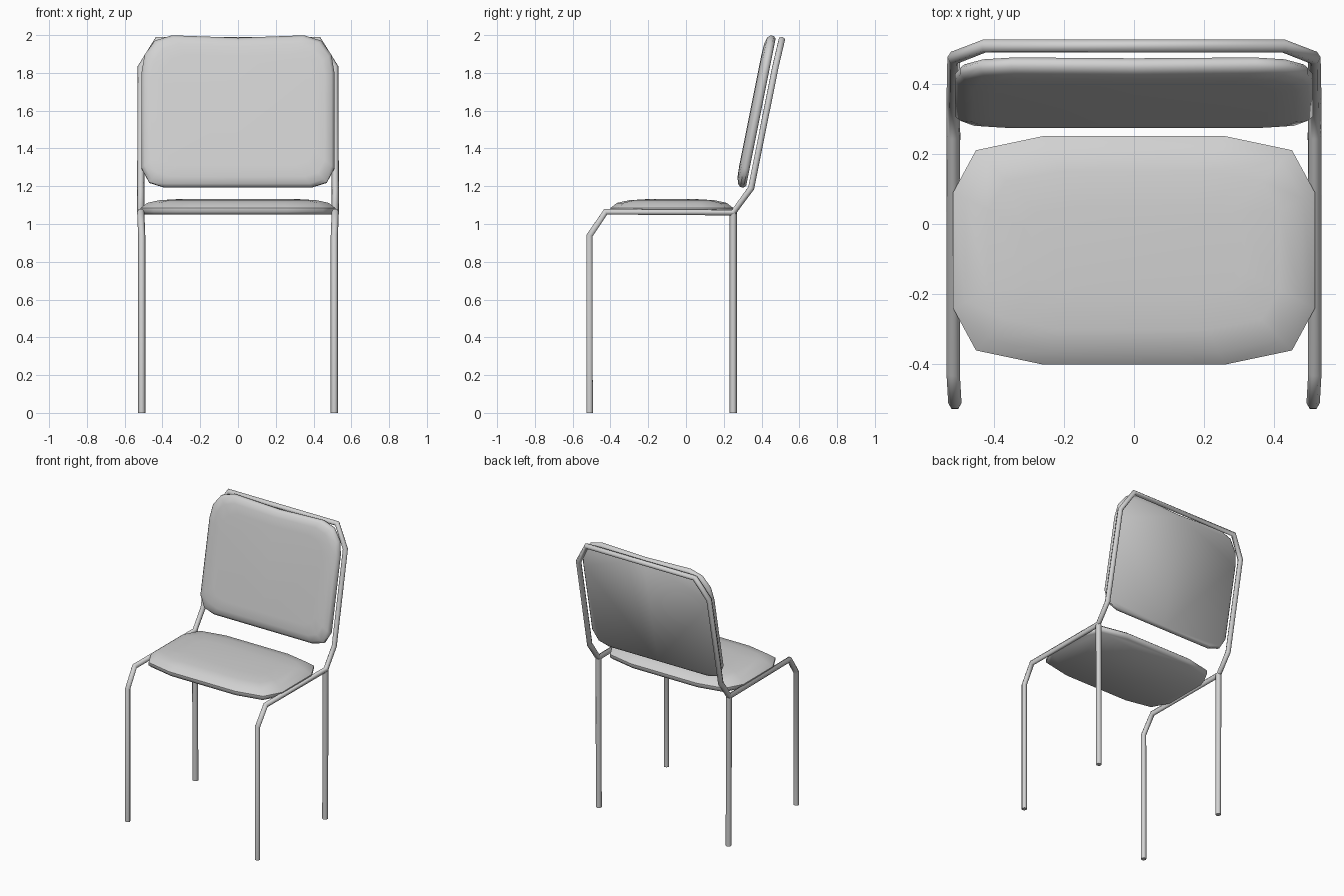
import bpy, math
from mathutils import Vector

cube = bpy.data.objects.get("Cube")
if cube:
    bpy.data.objects.remove(cube, do_unlink=True)

grey = bpy.data.materials.new("plain_grey")
grey.use_nodes = True
colour = (0.64, 0.64, 0.64, 1)
grey.diffuse_color = colour
grey.node_tree.nodes["Principled BSDF"].inputs["Base Color"].default_value = colour


def finish(obj, angle):
    bpy.ops.object.select_all(action="DESELECT")
    obj.select_set(True)
    bpy.context.view_layer.objects.active = obj
    if obj.type == "CURVE":
        bpy.ops.object.convert(target="MESH")
    bpy.ops.object.shade_smooth_by_angle(angle=math.radians(angle))


def tube(name, points, radius=0.019):
    curve = bpy.data.curves.new(name, "CURVE")
    curve.dimensions = "3D"
    curve.bevel_depth = radius
    curve.bevel_resolution = 1
    curve.use_fill_caps = True
    spline = curve.splines.new("POLY")
    spline.points.add(len(points) - 1)
    for point, co in zip(spline.points, points):
        point.co = (*co, 1)
    curve.materials.append(grey)
    obj = bpy.data.objects.new(name, curve)
    bpy.context.collection.objects.link(obj)
    finish(obj, 65)


def cushion(name, outline, rings, place):
    """Loft scaled copies of an outline; rings holds (inset, depth) pairs."""
    cu = sum(p[0] for p in outline) / len(outline)
    lows = [p[1] for p in outline]
    cv = (min(lows) + max(lows)) / 2
    width = max(p[0] for p in outline) - cu
    height = max(lows) - cv
    n = len(outline)
    verts, faces = [], []
    for inset, depth in rings:
        su, sv = 1 - inset / width, 1 - inset / height
        verts += [place(cu + (u - cu) * su, cv + (v - cv) * sv, depth) for u, v in outline]
    for r in range(len(rings) - 1):
        for i in range(n):
            j = (i + 1) % n
            faces.append((r * n + i, r * n + j, (r + 1) * n + j, (r + 1) * n + i))
    faces.append(tuple(reversed(range(n))))
    faces.append(tuple(range(len(verts) - n, len(verts))))
    mesh = bpy.data.meshes.new(name)
    mesh.from_pydata(verts, [], faces)
    mesh.materials.append(grey)
    obj = bpy.data.objects.new(name, mesh)
    bpy.context.collection.objects.link(obj)
    finish(obj, 50)


def mirrored(half):
    """Complete a right-half outline, skipping points on the centre line."""
    return half + [(-u, v) for u, v in reversed(half) if u > 0]


# Frame: front legs, seat rails and back hoop in one bent tube
side = [(0.51, -0.51, 0), (0.51, -0.51, 0.94), (0.515, -0.425, 1.065),
        (0.515, 0.25, 1.06), (0.515, 0.345, 1.19), (0.513, 0.473, 1.83),
        (0.425, 0.507, 1.975)]
tube("frame", side + [(-x, y, z) for x, y, z in reversed(side)])

# Rear legs
for label, s in (("left", 1), ("right", -1)):
    tube("rear_leg_" + label, [(s * 0.51, 0.25, 0), (s * 0.513, 0.25, 1.06)])

# Seat pad with a domed top
seat = mirrored([(0.26, -0.40), (0.45, -0.36), (0.515, -0.24),
                 (0.515, 0.09), (0.45, 0.21), (0.26, 0.25)])
cushion("seat", seat,
        [(0.015, 1.05), (0, 1.065), (0, 1.085), (0.035, 1.112), (0.10, 1.126), (0.2, 1.132)],
        lambda u, v, d: (u, v, d))

# Backrest pad, leaning back, flat behind and rounded in front
lean = Vector((0, -0.98, 0.196))
back = mirrored([(0, 1.19), (0.39, 1.19), (0.47, 1.215), (0.51, 1.29),
                 (0.51, 1.80), (0.495, 1.89), (0.44, 1.965), (0.35, 1.993), (0, 1.98)])
cushion("backrest", back,
        [(0.012, 0), (0, 0.012), (0, 0.03), (0.015, 0.045), (0.05, 0.054), (0.11, 0.057)],
        lambda u, v, d: Vector((u, 0.316 + 0.2 * (v - 1.19), v)) + lean * d)
